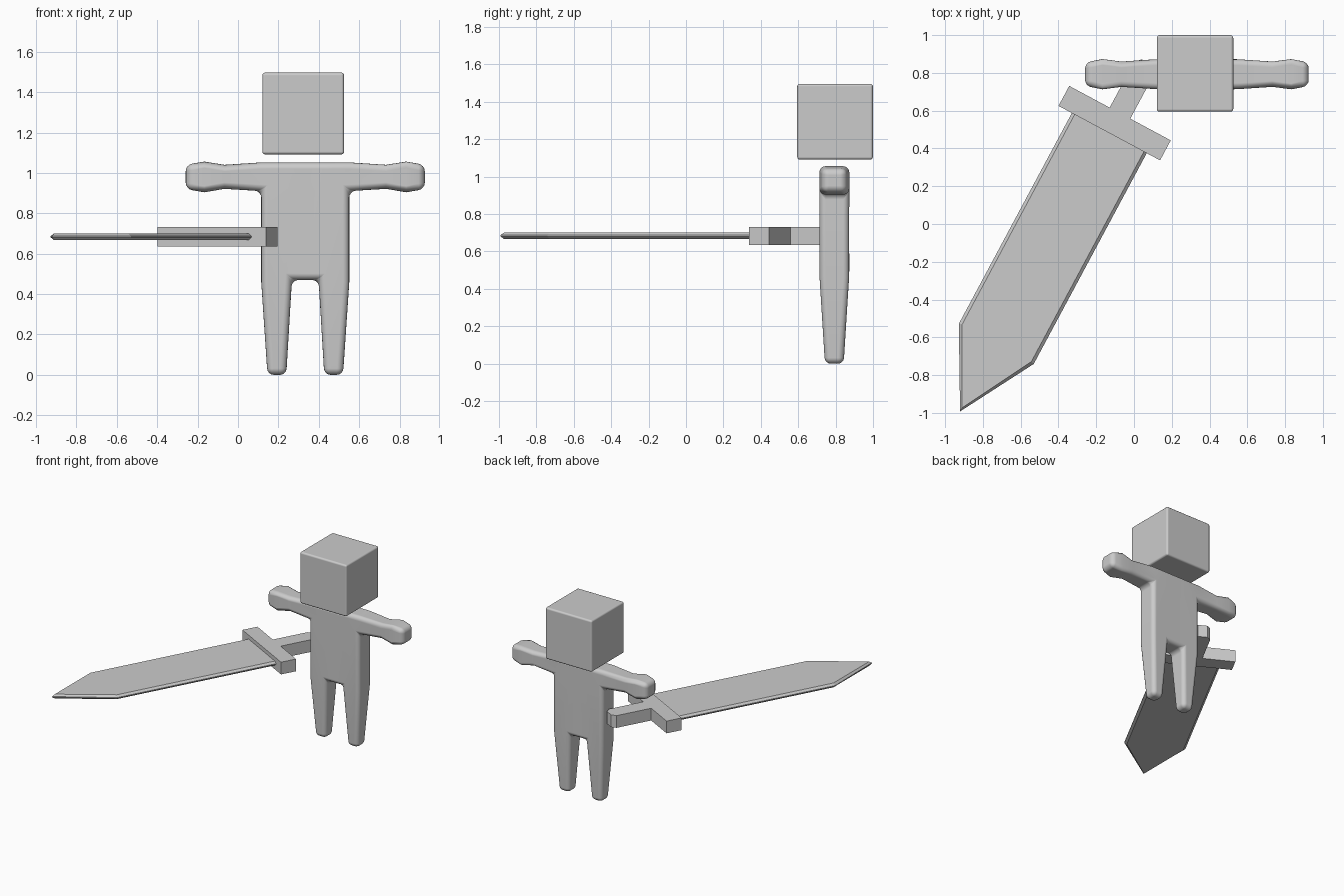
import bpy, bmesh, math

cube = bpy.data.objects.get("Cube")
if cube:
    bpy.data.objects.remove(cube, do_unlink=True)

grey = bpy.data.materials.new("plain_grey")
grey.use_nodes = True
grey.diffuse_color = (0.6, 0.6, 0.6, 1)
grey.node_tree.nodes["Principled BSDF"].inputs["Base Color"].default_value = (0.6, 0.6, 0.6, 1)


def finish(name, bm, location, turn=0.0):
    """Turn a bmesh into a named, coloured object."""
    bmesh.ops.recalc_face_normals(bm, faces=bm.faces)
    mesh = bpy.data.meshes.new(name)
    bm.to_mesh(mesh)
    bm.free()
    mesh.materials.append(grey)
    obj = bpy.data.objects.new(name, mesh)
    bpy.context.collection.objects.link(obj)
    obj.location = location
    obj.rotation_euler.z = turn
    return obj


def round_edges(obj, width, segments):
    bevel = obj.modifiers.new("rounding", 'BEVEL')
    bevel.width = width
    bevel.segments = segments
    bevel.limit_method = 'ANGLE'
    bevel.angle_limit = math.radians(35)
    bevel.harden_normals = True
    for poly in obj.data.polygons:
        poly.use_smooth = True


def loft(name, rings, location, turn):
    """Stack outlines given as (points, z) and cap both ends."""
    bm = bmesh.new()
    loops = [[bm.verts.new((x, y, z)) for x, y in pts] for pts, z in rings]
    n = len(loops[0])
    for low, high in zip(loops, loops[1:]):
        for i in range(n):
            j = (i + 1) % n
            bm.faces.new((low[i], low[j], high[j], high[i]))
    bm.faces.new(loops[0])
    bm.faces.new(loops[-1])
    return finish(name, bm, location, turn)


# Head: floating rounded cube
bm = bmesh.new()
bmesh.ops.create_cube(bm, size=0.405)
head = finish("head", bm, (0.323, 0.797, 1.294))
round_edges(head, 0.014, 3)

# Body: half of a front grid (x, z, half depth), given depth and mirrored
crotch, hip, shoulder, top = 0.47, 0.46, 0.91, 1.052
D = 0.079
points = {
    "top_mid": (0, top, D), "top_in": (0.066, top, D), "top_out": (0.218, top, D),
    "sh_mid": (0, shoulder, D), "sh_in": (0.066, shoulder, D), "sh_out": (0.218, shoulder, D),
    "cr_mid": (0, crotch, D), "cr_in": (0.066, crotch, D), "cr_out": (0.218, hip, D),
    "foot_in": (0.094, 0, 0.05), "foot_out": (0.187, 0, 0.05),
    "elbow_lo": (0.40, 0.921, 0.067), "elbow_hi": (0.40, 1.04, 0.067),
    "hand_lo": (0.50, 0.904, 0.08), "hand_hi": (0.50, 1.056, 0.08),
    "tip_lo": (0.592, 0.92, 0.062), "tip_hi": (0.592, 1.04, 0.062),
}
quads = [
    ("sh_mid", "sh_in", "top_in", "top_mid"),
    ("sh_in", "sh_out", "top_out", "top_in"),
    ("cr_mid", "cr_in", "sh_in", "sh_mid"),
    ("cr_in", "cr_out", "sh_out", "sh_in"),
    ("foot_in", "foot_out", "cr_out", "cr_in"),
    ("sh_out", "elbow_lo", "elbow_hi", "top_out"),
    ("elbow_lo", "hand_lo", "hand_hi", "elbow_hi"),
    ("hand_lo", "tip_lo", "tip_hi", "hand_hi"),
]
bm = bmesh.new()
front = {k: bm.verts.new((x, -d, z)) for k, (x, z, d) in points.items()}
back = {k: bm.verts.new((x, d, z)) for k, (x, z, d) in points.items()}
edges = [(q[i], q[(i + 1) % 4]) for q in quads for i in range(4)]
for q in quads:
    bm.faces.new([front[k] for k in q])
    bm.faces.new([back[k] for k in reversed(q)])
for a, b in edges:
    on_mirror = points[a][0] == 0 and points[b][0] == 0
    if (b, a) not in edges and not on_mirror:
        bm.faces.new((front[b], front[a], back[a], back[b]))
body = finish("body", bm, (0.333, 0.793, 0))
body.modifiers.new("mirror", 'MIRROR')
round_edges(body, 0.032, 4)

# Sword: laid flat, pointing forward and to the right
place = (-0.1025, 0.534, 0.684)
turn = math.radians(-28.2)


def blade_outline(inset):
    w, shoulder_y, tip_y = 0.225 - inset, -1.326 + inset * 0.3, -1.732 + inset * 1.3
    return [(-w, 0), (-w, shoulder_y), (0, tip_y), (w, shoulder_y), (w, 0)]


loft("sword_blade", [(blade_outline(0.017), -0.017), (blade_outline(0), -0.003),
                     (blade_outline(0), 0.003), (blade_outline(0.017), 0.017)], place, turn)

guard = [(-0.305, -0.06), (0.305, -0.06), (0.305, 0.06), (-0.305, 0.06)]
loft("sword_guard", [(guard, -0.048), (guard, 0.048)], place, turn)

grip = [(-0.062, 0.05), (0.062, 0.05), (0.062, 0.335), (0.034, 0.365), (-0.034, 0.365), (-0.062, 0.335)]
loft("sword_handle", [(grip, -0.048), (grip, 0.048)], place, turn)
